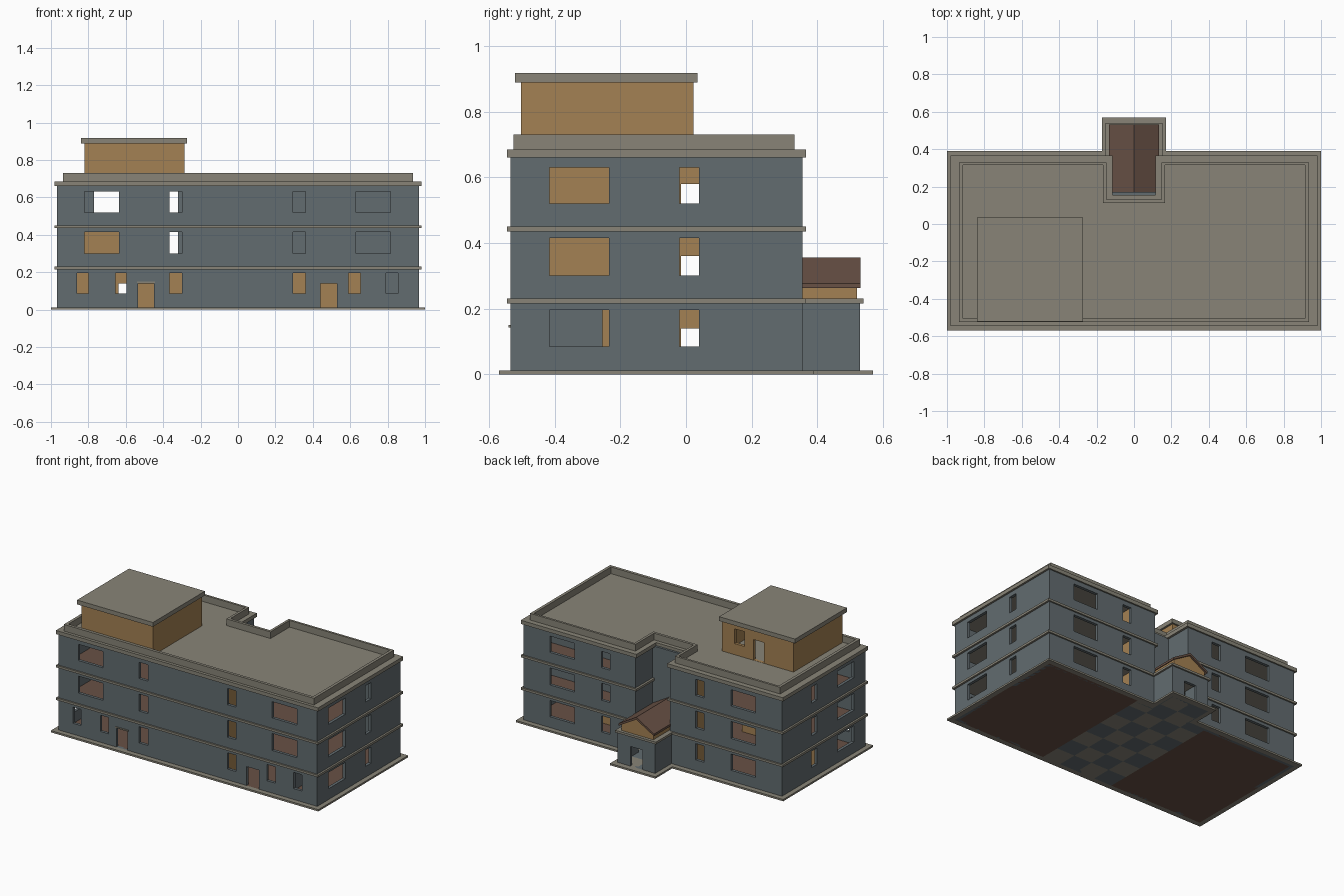
import bpy, bmesh

if "Cube" in bpy.data.objects:
    bpy.data.objects.remove(bpy.data.objects["Cube"])


def mat(name, r, g, b):
    lin = [((c / 255 + 0.055) / 1.055) ** 2.4 for c in (r, g, b)]
    m = bpy.data.materials.new(name)
    m.diffuse_color = (*lin, 1)
    m.use_nodes = True
    m.node_tree.nodes["Principled BSDF"].inputs["Base Color"].default_value = m.diffuse_color
    return m


SLATE = mat("slate_wall", 98, 108, 112)
STONE = mat("stone_trim", 136, 132, 119)
TAN = mat("tan_wall", 164, 129, 83)
BROWN = mat("brown_floor", 104, 81, 69)


def finish(name, bm, *mats):
    bmesh.ops.remove_doubles(bm, verts=bm.verts, dist=1e-5)
    bmesh.ops.recalc_face_normals(bm, faces=bm.faces)
    me = bpy.data.meshes.new(name)
    bm.to_mesh(me)
    bm.free()
    for m in mats:
        me.materials.append(m)
    ob = bpy.data.objects.new(name, me)
    bpy.context.collection.objects.link(ob)
    return ob


def outline(x, y0, y1, nx, ny):
    """Rectangle with a centred back bump (ny > y1) or recess (ny < y1)."""
    return [(-x, y0), (x, y0), (x, y1), (nx, y1), (nx, ny), (-nx, ny), (-nx, y1), (-x, y1)]


def rect(x0, x1, y0, y1):
    return [(x0, y0), (x1, y0), (x1, y1), (x0, y1)]


def prism(name, pts, z0, z1, m):
    bm = bmesh.new()
    lo = [bm.verts.new((x, y, z0)) for x, y in pts]
    hi = [bm.verts.new((x, y, z1)) for x, y in pts]
    bm.faces.new(lo)
    bm.faces.new(hi)
    for i in range(len(pts)):
        j = (i + 1) % len(pts)
        bm.faces.new((lo[i], lo[j], hi[j], hi[i]))
    return finish(name, bm, m)


def ring(name, outer, inner, z0, z1, m):
    bm = bmesh.new()
    loops = [[bm.verts.new((x, y, z)) for x, y in pts]
             for pts, z in ((outer, z0), (outer, z1), (inner, z1), (inner, z0))]
    n = len(outer)
    for k in range(4):
        a, b = loops[k], loops[(k + 1) % 4]
        for i in range(n):
            j = (i + 1) % n
            bm.faces.new((a[i], a[j], b[j], b[i]))
    return finish(name, bm, m)


def wall(name, axis, pos, a0, a1, z0, z1, holes=(), m=SLATE, t=0.02):
    """Wall along x or y, from pos to pos + t, with rectangular openings."""
    us = sorted({a0, a1, *[v for h in holes for v in h[:2]]})
    vs = sorted({z0, z1, *[v for h in holes for v in h[2:]]})

    def solid(i, j):
        if not (0 <= i < len(us) - 1 and 0 <= j < len(vs) - 1):
            return False
        u, v = (us[i] + us[i + 1]) / 2, (vs[j] + vs[j + 1]) / 2
        return not any(h[0] < u < h[1] and h[2] < v < h[3] for h in holes)

    bm = bmesh.new()

    def quad(*pts):
        bm.faces.new([bm.verts.new((u, d, v) if axis == 'x' else (d, u, v)) for u, d, v in pts])

    p, q = pos, pos + t
    for i in range(len(us) - 1):
        for j in range(len(vs) - 1):
            if not solid(i, j):
                continue
            u0, u1, v0, v1 = us[i], us[i + 1], vs[j], vs[j + 1]
            for d in (p, q):
                quad((u0, d, v0), (u1, d, v0), (u1, d, v1), (u0, d, v1))
            for u, k in ((u0, i - 1), (u1, i + 1)):
                if not solid(k, j):
                    quad((u, p, v0), (u, q, v0), (u, q, v1), (u, p, v1))
            for v, k in ((v0, j - 1), (v1, j + 1)):
                if not solid(i, k):
                    quad((u0, p, v), (u1, p, v), (u1, q, v), (u0, q, v))
    return finish(name, bm, m)


X, Y0, Y1 = 0.967, -0.535, 0.355
ROWS = [(0.085, 0.195), (0.30, 0.415), (0.52, 0.63)]
TOP = 0.665

# Base plinth and ground floor
ring("base_plinth", outline(1, -.57, .39, .17, .57), outline(X, Y0, Y1, .14, .53), 0, .012, STONE)
for s, side in ((-1, "left"), (1, "right")):
    prism("ground_floor_" + side, rect(*sorted((s * .27, s * X)), Y0, Y1), 0, .012, BROWN)

# Checkered hall floor
bm = bmesh.new()
T = .135
for i in range(4):
    for j in range(8):
        x0, y0 = -.27 + i * T, Y0 + j * T
        x1, y1 = x0 + T, min(y0 + T, .53)
        if y0 > Y1 - .1:
            y1 = min(y1, Y1) if i in (0, 3) else y1
            if y1 <= y0:
                continue
        for z in (0.0, .012):
            f = bm.faces.new([bm.verts.new((x, y, z)) for x, y in rect(x0, x1, y0, y1)])
            f.material_index = (i + j) % 2
finish("hall_floor", bm, SLATE, STONE)

# Front wall with windows and two doors
spans = [(-.82, -.635), (-.365, -.30), (.295, .36), (.63, .815)]
holes = [(a, b, *r) for r in ROWS[1:] for a, b in spans]
holes += [(a, b, *ROWS[0]) for a, b in ((-.86, -.80), (-.655, -.595), (-.365, -.30),
                                        (.295, .36), (.59, .655), (.79, .855))]
holes += [(-.535, -.45, .012, .14), (.44, .53, .012, .14)]
wall("front_wall", 'x', Y0, -X, X, 0, TOP, holes)
prism("door_canopy", rect(-.54, -.445, Y0 - .006, Y0), .142, .15, STONE)

# Side walls, back walls and recess walls
for s, side in ((-1, "left"), (1, "right")):
    hs = [(a, b, *r) for r in ROWS for a, b in ((-.415, -.235), (-.02, .04))]
    wall(side + "_wall", 'y', s * X - (.02 if s > 0 else 0), Y0 + .02, Y1 - .02, 0, TOP, hs)
    hb = [(*sorted((s * a, s * b)), *r) for r in ROWS for a, b in ((.32, .385), (.585, .77))]
    wall("back_wall_" + side, 'x', Y1 - .02, *sorted((s * .13, s * X)), 0, TOP, hb)
    wall("recess_wall_" + side, 'y', .13 if s > 0 else -.15, .17, Y1 - .02, .225, TOP)
    wall("porch_wall_" + side, 'y', .12 if s > 0 else -.14, Y1 - .02, .51, 0, .22)
wall("recess_back_wall", 'x', .15, -.15, .15, .225, TOP)
wall("porch_front_wall", 'x', .51, -.14, .14, 0, .22, [(-.045, .045, .012, .145)])

# Floor bands and upper floors
prism("first_band", outline(.98, -.545, .365, .152, .54), .215, .23, STONE)
prism("second_band", outline(.98, -.545, .365, .115, .155), .435, .45, STONE)
prism("roof_band", outline(.98, -.545, .365, .115, .155), .66, .685, STONE)
for k, z in enumerate((.23, .45)):
    prism(f"upper_floor_{k + 1}", outline(X - .02, Y0 + .02, Y1 - .02, .15, .15), z, z + .003, BROWN)

# Roof parapet
ring("parapet", outline(.935, -.525, .33, .148, .13), outline(.915, -.505, .315, .165, .112),
     .684, .73, STONE)

# Interior partitions
LEVELS = [(.012, .215), (.232, .435), (.452, .66)]
for k, (a, b) in enumerate(LEVELS):
    for s, side in ((-1, "left"), (1, "right")):
        wall(f"hall_wall_{side}_{k}", 'y', s * .28 - .008, Y0 + .02, Y1 - .02, a, b,
             [(-.015, .06, a, a + .128)], TAN, .016)
    if k:
        wall(f"room_wall_right_{k}", 'x', .1, .29, X - .02, a, b, (), SLATE, .016)
wall("room_wall_left_1", 'x', .1, -X + .02, -.5, *LEVELS[1], (), TAN, .016)
wall("room_wall_left_0", 'x', -.1, -X + .02, -.29, *LEVELS[0], [(-.64, -.56, .012, .14)], TAN, .016)
wall("room_wall_right_0", 'x', .1, .29, .72, *LEVELS[0], (), TAN, .016)
wall("cross_wall_right_0", 'y', .7, Y0 + .02, -.255, *LEVELS[0], (), SLATE, .016)

# Porch pediment and gable roof, both extruded along y


def extrude_y(name, prof, y0, y1, m):
    ob = prism(name, prof, y0, y1, m)
    for v in ob.data.vertices:
        x, z, y = v.co
        v.co = (x, y, z)
    ob.data.flip_normals()
    return ob


extrude_y("porch_pediment", [(-.12, .23), (.12, .23), (.12, .27), (0, .34), (-.12, .27)],
          .17, .52, TAN)
extrude_y("porch_roof", [(-.133, .262), (-.133, .277), (0, .355), (.133, .277), (.133, .262), (0, .339)],
          .165, .532, BROWN)

# Rooftop room with cap
PX0, PX1, PY0, PY1 = -.82, -.285, -.503, .023
wall("rooftop_front_wall", 'x', PY0, PX0, PX1, .684, .89, (), TAN)
wall("rooftop_back_wall", 'x', PY1 - .02, PX0, PX1, .684, .89,
     [(-.455, -.38, .76, .86), (-.60, -.52, .686, .825)], TAN)
wall("rooftop_left_wall", 'y', PX0, PY0 + .02, PY1 - .02, .684, .89, (), TAN)
wall("rooftop_right_wall", 'y', PX1 - .02, PY0 + .02, PY1 - .02, .684, .89, (), TAN)
prism("rooftop_cap", rect(-.84, -.272, -.52, .035), .889, .918, STONE)
